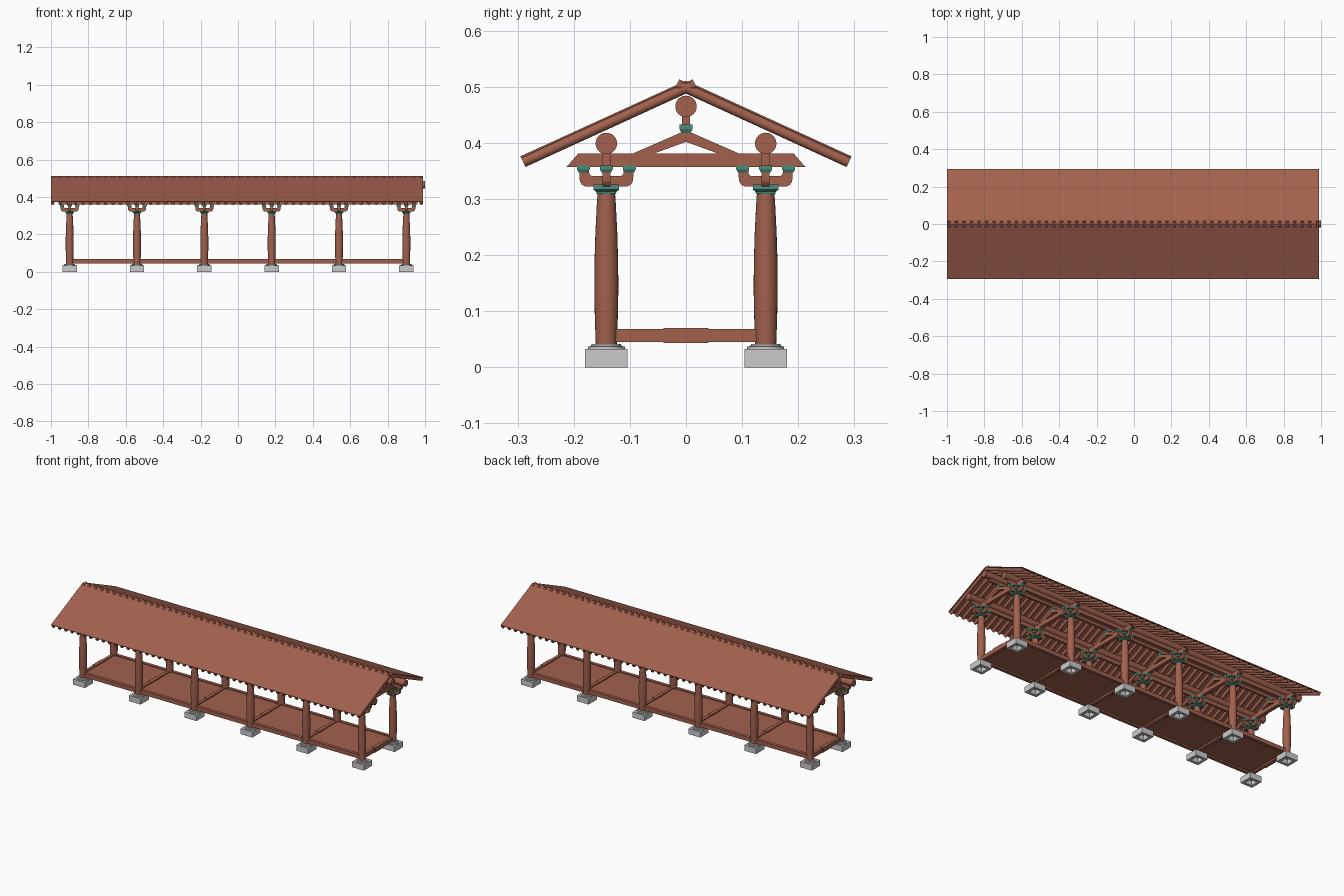
import bpy, bmesh, math
from mathutils import Vector, Matrix

if "Cube" in bpy.data.objects:
    bpy.data.objects.remove(bpy.data.objects["Cube"])


def material(name, rgb):
    m = bpy.data.materials.new(name)
    m.diffuse_color = (*rgb, 1)
    m.use_nodes = True
    m.node_tree.nodes["Principled BSDF"].inputs["Base Color"].default_value = m.diffuse_color
    return m


WOOD = material("red_wood", (0.36, 0.12, 0.075))
GREEN = material("green_paint", (0.07, 0.27, 0.20))
XS = [-0.9 + 0.36 * i for i in range(6)]
YC = 0.142
POSTS = [(x, y) for x in XS for y in (-YC, YC)]


def finish(name, bm, mat=None, smooth=False):
    bmesh.ops.recalc_face_normals(bm, faces=bm.faces)
    me = bpy.data.meshes.new(name)
    bm.to_mesh(me)
    bm.free()
    ob = bpy.data.objects.new(name, me)
    bpy.context.collection.objects.link(ob)
    if mat:
        me.materials.append(mat)
    if smooth:
        bpy.ops.object.select_all(action='DESELECT')
        ob.select_set(True)
        bpy.context.view_layer.objects.active = ob
        bpy.ops.object.shade_smooth_by_angle(angle=math.radians(35))
    return ob


def box(bm, lo, hi):
    c = [(a + b) / 2 for a, b in zip(lo, hi)]
    s = [b - a for a, b in zip(lo, hi)]
    bmesh.ops.create_cube(bm, size=1, matrix=Matrix.Translation(c) @ Matrix.Diagonal((*s, 1)))


def rod(bm, p, q, r, seg):
    p, q = Vector(p), Vector(q)
    d = q - p
    rot = d.to_track_quat('Z', 'Y').to_matrix().to_4x4()
    bmesh.ops.create_cone(bm, cap_ends=True, segments=seg, radius1=r, radius2=r,
                          depth=d.length, matrix=Matrix.Translation((p + q) / 2) @ rot)


def loft(bm, x, y, profile, seg, turn=0.0):
    """Stack of regular rings (radius, z); four sides give square blocks."""
    rings = [[bm.verts.new((x + r * math.cos(turn + 2 * math.pi * i / seg),
                            y + r * math.sin(turn + 2 * math.pi * i / seg), z))
              for i in range(seg)] for r, z in profile]
    for a, b in zip(rings, rings[1:]):
        for i in range(seg):
            j = (i + 1) % seg
            bm.faces.new((a[i], a[j], b[j], b[i]))
    bm.faces.new(rings[0][::-1])
    bm.faces.new(rings[-1])


def square(bm, x, y, profile):
    loft(bm, x, y, [(h * math.sqrt(2), z) for h, z in profile], 4, math.pi / 4)


def plate(bm, pts, width, place):
    """Extrude a (u, z) outline by width; place maps (u, w, z) to the world."""
    a = [bm.verts.new(place(u, -width / 2, z)) for u, z in pts]
    b = [bm.verts.new(place(u, width / 2, z)) for u, z in pts]
    n = len(pts)
    bm.faces.new(a)
    bm.faces.new(b[::-1])
    for i in range(n):
        j = (i + 1) % n
        bm.faces.new((a[i], a[j], b[j], b[i]))


# Stone footings, hollow underneath
bm = bmesh.new()
for x, y in POSTS:
    square(bm, x, y, [(0.022, 0.028), (0.022, 0), (0.038, 0), (0.038, 0.033), (0.03, 0.033)])
finish("stone_footings", bm)
bm = bmesh.new()
for x, y in POSTS:
    loft(bm, x, y, [(0.033, 0.033), (0.033, 0.037), (0.027, 0.038), (0.026, 0.042)], 24)
finish("stone_column_discs", bm, None, True)

# Columns with a gentle swelling
bm = bmesh.new()
for x, y in POSTS:
    loft(bm, x, y, [(0.0188, 0.041), (0.0205, 0.09), (0.0215, 0.14), (0.021, 0.19),
                    (0.0195, 0.24), (0.017, 0.29), (0.0155, 0.312)], 24)
finish("columns", bm, WOOD, True)

# Floor panels and sill beams
bm = bmesh.new()
box(bm, (-0.9, -YC, 0.054), (0.9, YC, 0.063))
finish("floor", bm, WOOD)
bm = bmesh.new()
for y in (-YC, YC):
    box(bm, (-0.9, y - 0.009, 0.045), (0.9, y + 0.009, 0.068))
for x in XS:
    box(bm, (x - 0.009, -YC, 0.045), (x + 0.009, YC, 0.068))
    box(bm, (x - 0.011, -0.04, 0.043), (x + 0.011, 0.04, 0.07))
finish("sill_beams", bm, WOOD)

# Bracket blocks: one large on each column, five small on the crossed arms
bm = bmesh.new()
small = [(0.008, 0.347), (0.0115, 0.353), (0.0115, 0.360)]
for x, y in POSTS:
    square(bm, x, y, [(0.017, 0.309), (0.018, 0.313), (0.023, 0.317), (0.023, 0.326)])
    for dx, dy in ((0, 0), (0.041, 0), (-0.041, 0), (0, 0.041), (0, -0.041)):
        square(bm, x + dx, y + dy, small)
for x in XS:
    square(bm, x, 0, [(0.008, 0.418), (0.0115, 0.425), (0.0115, 0.433)])
finish("bracket_blocks", bm, GREEN)

# Crossed bracket arms with upturned ends
bm = bmesh.new()
half = [(0.036, 0.322), (0.043, 0.325), (0.047, 0.331), (0.048, 0.338), (0.048, 0.350),
        (0.031, 0.350), (0.030, 0.344), (0.026, 0.341), (0.007, 0.341), (0.007, 0.350)]
arm = half + [(-u, z) for u, z in reversed(half)]
for x, y in POSTS:
    plate(bm, arm, 0.014, lambda u, w, z: (x + w, y + u, z))
    plate(bm, arm, 0.014, lambda u, w, z: (x + u, y + w, z))
finish("bracket_arms", bm, WOOD)

# Tie beams with slanted ends, and inverted-V braces above them
bm = bmesh.new()
beam = [(-0.213, 0.357), (0.213, 0.357), (0.192, 0.381), (-0.192, 0.381)]
brace = [(-0.097, 0.380), (-0.06, 0.380), (0, 0.402), (0.06, 0.380), (0.097, 0.380),
         (0.008, 0.419), (-0.008, 0.419)]
for x in XS:
    plate(bm, beam, 0.02, lambda u, w, z: (x + w, u, z))
    plate(bm, brace, 0.016, lambda u, w, z: (x + w, u, z))
finish("tie_beams_and_braces", bm, WOOD)

# Long plates carrying the round purlins
bm = bmesh.new()
for y, z0, z1 in ((-YC, 0.359, 0.386), (YC, 0.359, 0.386), (0, 0.432, 0.45)):
    box(bm, (-0.96, y - 0.007, z0), (0.96, y + 0.007, z1))
finish("purlin_plates", bm, WOOD)
bm = bmesh.new()
for y, z, end in ((-YC, 0.399, 0.985), (YC, 0.399, 0.985), (0, 0.465, 1.0)):
    rod(bm, (-0.985, y, z), (end, y, z), 0.0192, 24)
finish("purlins", bm, WOOD, True)

# Roof: thin sheet over closely spaced round rafters on both slopes
ang = math.atan(0.457)
c, s = math.cos(ang), math.sin(ang)
TOP, LENGTH = 0.511, 0.295 / c


def on_slope(side, d, depth):
    return (side * (d * c - depth * s), TOP - d * s - depth * c)


sheet, rafters = bmesh.new(), bmesh.new()
for side in (-1, 1):
    outline = [(0, TOP), on_slope(side, LENGTH, 0), on_slope(side, LENGTH, 0.003),
               (0, TOP - 0.003 / c)]
    plate(sheet, outline, 1.99, lambda u, w, z: (w - 0.005, u, z))
    for i in range(50):
        x = -0.99 + 1.97 * i / 49
        rod(rafters, (x, *on_slope(side, -0.012, 0.012)),
            (x, *on_slope(side, LENGTH, 0.012)), 0.009, 14)
finish("roof_sheets", sheet, WOOD)
finish("rafters", rafters, WOOD, True)
